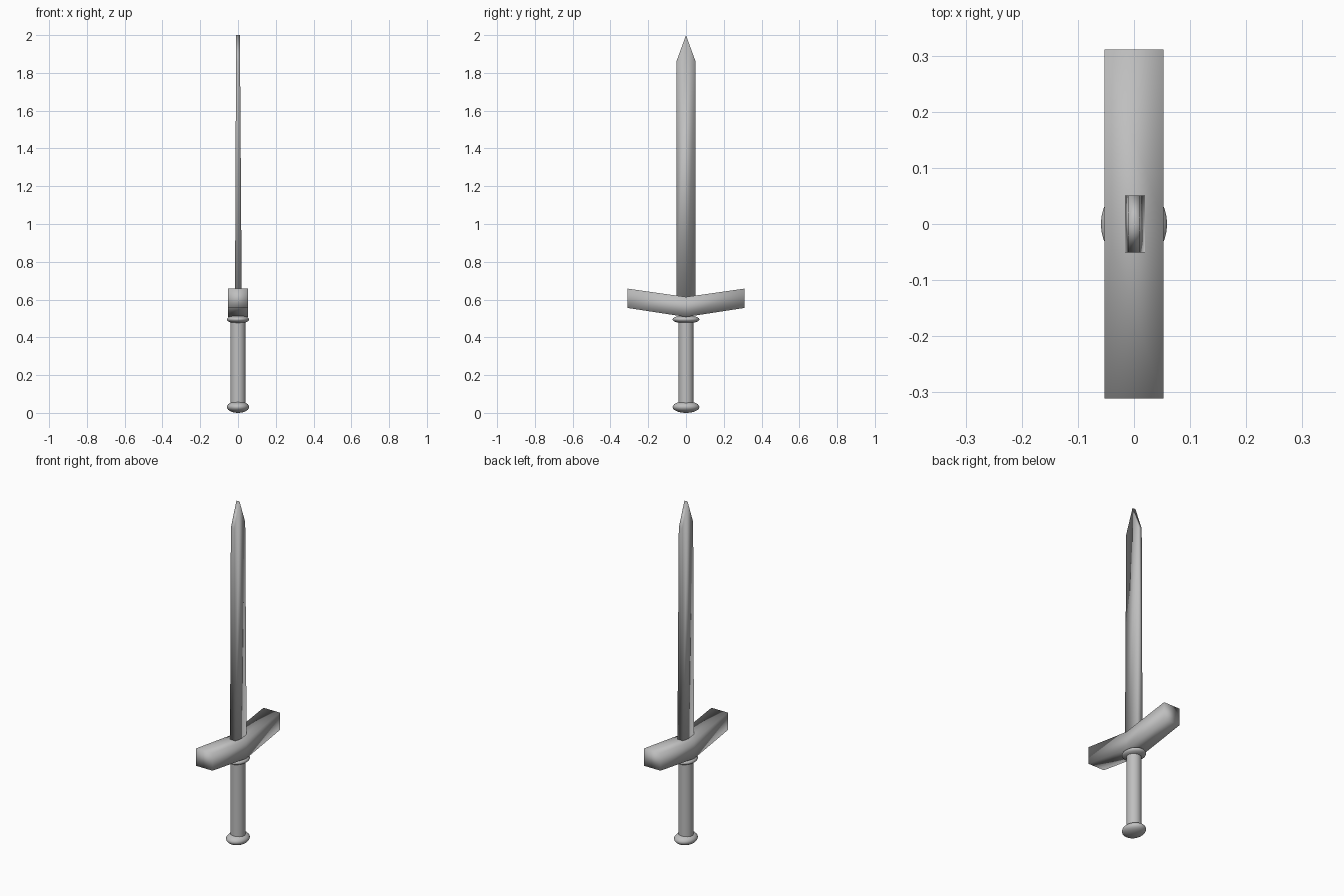
import bpy, bmesh, math

if "Cube" in bpy.data.objects:
    bpy.data.objects.remove(bpy.data.objects["Cube"])

steel = bpy.data.materials.new("grey steel")
steel.diffuse_color = (0.52, 0.52, 0.52, 1)
steel.use_nodes = True
steel.node_tree.nodes["Principled BSDF"].inputs["Base Color"].default_value = steel.diffuse_color


def finish(name, bm):
    bmesh.ops.recalc_face_normals(bm, faces=bm.faces)
    for f in bm.faces:
        f.smooth = True
    me = bpy.data.meshes.new(name)
    bm.to_mesh(me)
    bm.free()
    me.materials.append(steel)
    ob = bpy.data.objects.new(name, me)
    bpy.context.collection.objects.link(ob)
    return ob


def plate(name, columns, x_range):
    """Slab thick in x, made of columns (y, bottom z, top z) across y.
    x_range(z) gives the back and front of the slab at that height."""
    bm = bmesh.new()
    rings = []
    for y, z0, z1 in columns:
        ring = []
        for z, side in ((z0, 0), (z0, 1), (z1, 1), (z1, 0)):
            ring.append(bm.verts.new((x_range(z)[side], y, z)))
        rings.append(ring)
    for a, b in zip(rings, rings[1:]):
        for i in range(4):
            j = (i + 1) % 4
            bm.faces.new((a[i], a[j], b[j], b[i]))
    bm.faces.new(rings[0])
    bm.faces.new(rings[-1])
    return finish(name, bm)


def lathe(name, profile, sx=1.0, sy=1.0, sides=32):
    """Closed solid of revolution from (radius, z) points."""
    bm = bmesh.new()
    rings = [[bm.verts.new((r * sx * math.cos(2 * math.pi * k / sides),
                            r * sy * math.sin(2 * math.pi * k / sides), z))
              for k in range(sides)] for r, z in profile]
    for a, b in zip(rings, rings[1:]):
        for k in range(sides):
            m = (k + 1) % sides
            bm.faces.new((a[k], a[m], b[m], b[k]))
    bm.faces.new(rings[0])
    bm.faces.new(rings[-1])
    return finish(name, bm)


def rounded(z, h, steps=12):
    """Half-ellipse profile of height 2h centred at z, unit radius."""
    return [(math.cos(t), z + h * math.sin(t)) for t in
            (math.radians(-88 + 176 * i / steps) for i in range(steps + 1))]


# Blade: narrow slab, thinning upwards to a wedge tip
def blade_x(z):
    t = (z - 0.57) / 1.43
    return (-0.016 + 0.006 * t, 0.02 - 0.01 * t)


plate("blade", [(-0.051, 0.57, 1.86), (0, 0.57, 2.0), (0.051, 0.57, 1.86)], blade_x)

# Crossguard: square bar bent up at both ends
plate("crossguard", [(-0.311, 0.556, 0.658), (0, 0.508, 0.614), (0.311, 0.556, 0.658)],
      lambda z: (-0.053, 0.053))

# Grip, with oval collar and pommel
lathe("grip", [(0.04, 0.03), (0.04, 0.53)])
lathe("collar", rounded(0.495, 0.022), 0.059, 0.071)
lathe("pommel", rounded(0.031, 0.031), 0.059, 0.071)
for ob in bpy.data.objects:
    if ob.name == "grip":
        ob.data.polygons[-1].use_smooth = False
        ob.data.polygons[-2].use_smooth = False
